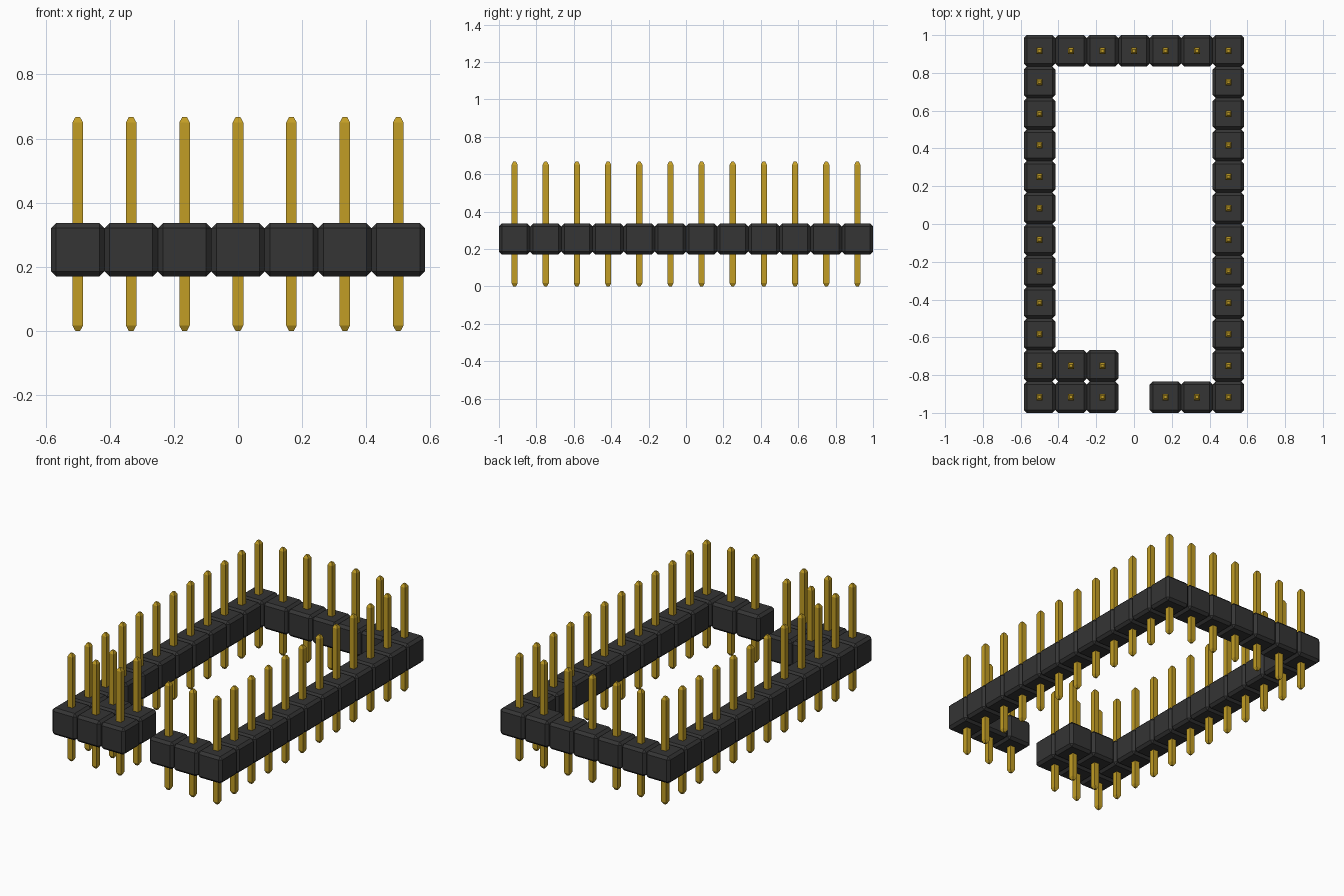
import bpy
import bmesh
from mathutils import Matrix

if "Cube" in bpy.data.objects:
    bpy.data.objects.remove(bpy.data.objects["Cube"], do_unlink=True)

PITCH = 1 / 6
COLS, ROWS = 7, 12
PIN_TOP, TAPER = 0.667, 0.017
BODY_Z = 0.253


def material(name, color):
    m = bpy.data.materials.new(name)
    m.use_nodes = True
    m.diffuse_color = color
    m.node_tree.nodes["Principled BSDF"].inputs["Base Color"].default_value = color
    return m


def finish(bm, name, mat):
    mesh = bpy.data.meshes.new(name)
    bm.to_mesh(mesh)
    bm.free()
    mesh.materials.append(mat)
    return mesh


# Housing block: a cube with every edge chamfered
def housing_mesh(mat):
    bm = bmesh.new()
    bmesh.ops.create_cube(bm, size=PITCH)
    bmesh.ops.bevel(bm, geom=bm.edges[:], offset=0.016, segments=1, affect='EDGES')
    return finish(bm, "housing", mat)


# Pin: a square bar whose two ends are extruded into short tapers
def pin_mesh(mat):
    bm = bmesh.new()
    length = PIN_TOP - 2 * TAPER
    shape = Matrix.Translation((0, 0, PIN_TOP / 2)) @ Matrix.Diagonal((0.033, 0.033, length, 1))
    bmesh.ops.create_cube(bm, size=1, matrix=shape)
    bm.normal_update()
    for end in [f for f in bm.faces if abs(f.normal.z) > 0.9]:
        step = TAPER if end.normal.z > 0 else -TAPER
        tip = bmesh.ops.extrude_discrete_faces(bm, faces=[end])["faces"][0]
        for v in tip.verts:
            v.co.x *= 0.45
            v.co.y *= 0.45
            v.co.z += step
    return finish(bm, "pin", mat)


housing = housing_mesh(material("black plastic", (0.035, 0.035, 0.035, 1)))
pin = pin_mesh(material("gold metal", (0.54, 0.34, 0.018, 1)))


# Layout: two full side rows, full back row, split front row, short inner row
def occupied(col, row):
    side = col in (0, COLS - 1)
    back = row == ROWS - 1
    front = row == 0 and col != COLS // 2
    inner = row == 1 and col < COLS // 2
    return side or back or front or inner


def place(name, mesh, location):
    obj = bpy.data.objects.new(name, mesh)
    obj.location = location
    bpy.context.collection.objects.link(obj)


for row in range(ROWS):
    for col in range(COLS):
        if occupied(col, row):
            x = (col - (COLS - 1) / 2) * PITCH
            y = (row - (ROWS - 1) / 2) * PITCH
            place(f"housing_{col}_{row}", housing, (x, y, BODY_Z))
            place(f"pin_{col}_{row}", pin, (x, y, 0))
